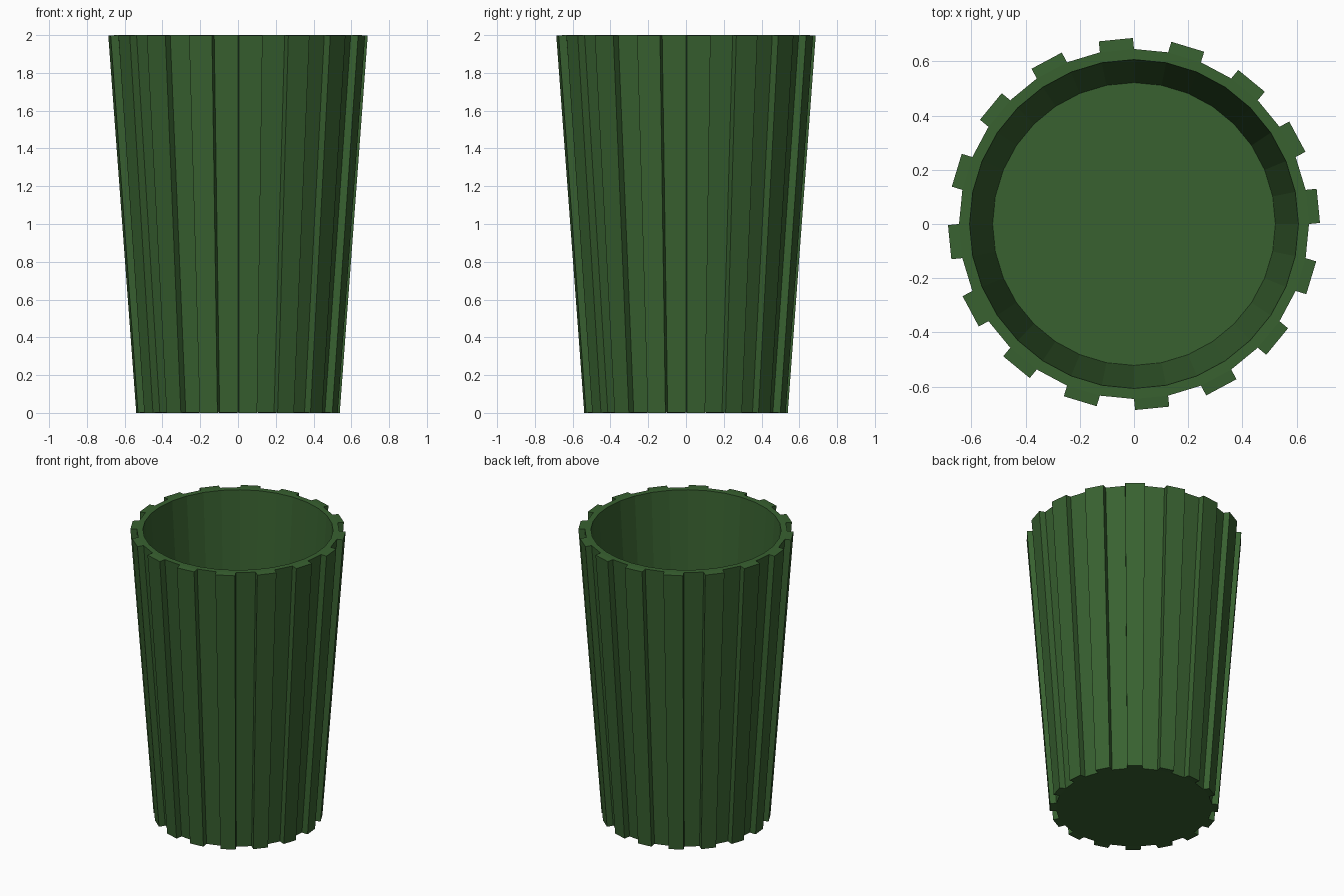
import bpy, bmesh
from math import sin, cos, pi

if "Cube" in bpy.data.objects:
    bpy.data.objects.remove(bpy.data.objects["Cube"])

SIDES = 32        # every second side carries a raised rib
RIB = 0.041       # rib height along the side's normal
bm = bmesh.new()


def ring(radius, z):
    return [bm.verts.new((radius * cos(2 * pi * i / SIDES),
                          radius * sin(2 * pi * i / SIDES), z)) for i in range(SIDES)]


def bridge(a, b):
    return [bm.faces.new((a[i], a[(i + 1) % SIDES], b[(i + 1) % SIDES], b[i]))
            for i in range(SIDES)]


# Tapered hollow body: outer wall, rim, inner wall, floor and base
base = ring(0.498, 0.003)
rim_out = ring(0.646, 2.0)
rim_in = ring(0.607, 2.0)
floor = ring(0.522, 0.85)
sides = bridge(base, rim_out)
bridge(rim_out, rim_in)
bridge(rim_in, floor)
bm.faces.new(floor)
bm.faces.new(base[::-1])
bm.normal_update()

# Ribs: push alternate side faces out along their normals
ribs = bmesh.ops.extrude_discrete_faces(bm, faces=sides[::2])["faces"]
bm.normal_update()
for f in ribs:
    bmesh.ops.translate(bm, verts=f.verts[:], vec=f.normal * RIB)
bmesh.ops.recalc_face_normals(bm, faces=bm.faces[:])

mesh = bpy.data.meshes.new("ribbed_cup")
bm.to_mesh(mesh)
bm.free()
cup = bpy.data.objects.new("ribbed_cup", mesh)
bpy.context.collection.objects.link(cup)

green = bpy.data.materials.new("dark_green")
green.diffuse_color = (0.04, 0.12, 0.03, 1)
green.use_nodes = True
green.node_tree.nodes["Principled BSDF"].inputs["Base Color"].default_value = green.diffuse_color
mesh.materials.append(green)
